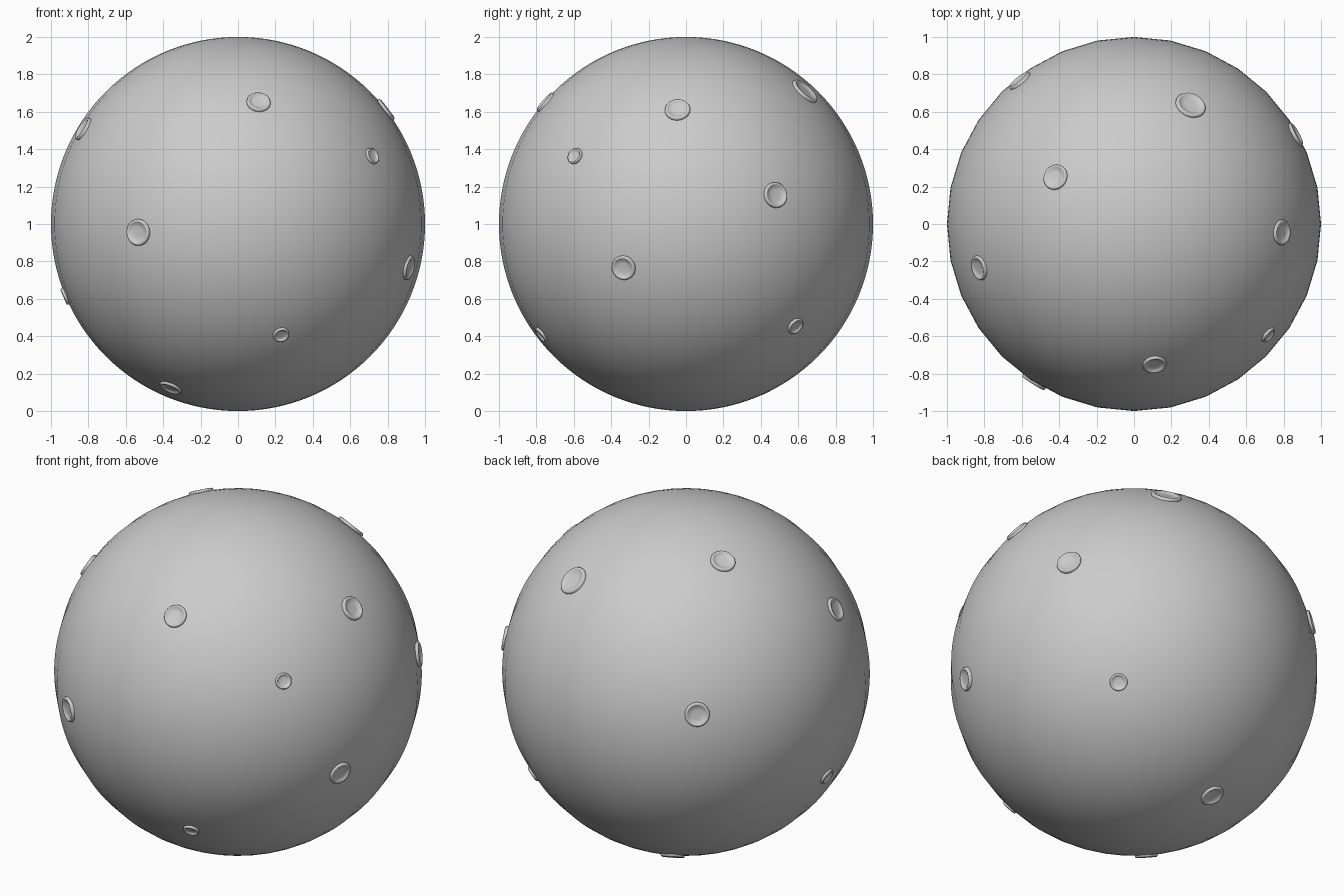
import bpy, bmesh, math
from mathutils import Vector

if "Cube" in bpy.data.objects:
    bpy.data.objects.remove(bpy.data.objects["Cube"])

CENTRE = Vector((0, 0, 1))

# Main ball
bpy.ops.mesh.primitive_uv_sphere_add(segments=32, ring_count=64, radius=1, location=CENTRE)
ball = bpy.context.object
ball.name = "ball"
bpy.ops.object.shade_smooth()

# Craters: direction from the ball centre, outer rim radius
CRATERS = [
    ((0.11, -0.75, 0.65), 0.064),
    ((-0.83, -0.235, 0.51), 0.067),
    ((0.72, -0.595, 0.365), 0.045),
    ((-0.535, -0.845, -0.045), 0.071),
    ((0.915, -0.335, -0.235), 0.066),
    ((0.23, -0.77, -0.59), 0.044),
    ((-0.36, -0.325, -0.875), 0.062),
    ((-0.922, -0.017, -0.386), 0.048),
    ((0.79, -0.045, 0.61), 0.068),
    ((0.305, 0.64, 0.715), 0.083),
    ((0.865, 0.48, 0.155), 0.069),
    ((0.60, 0.585, -0.545), 0.048),
    ((-0.42, 0.25, 0.872), 0.069),
    ((-0.61, 0.765, 0.20), 0.068),
    ((-0.205, 0.419, -0.885), 0.066),
]

# Rim cross-section: (fraction of radius, height above the ball)
PROFILE = [(1.0, -0.015), (1.0, 0.003), (0.95, 0.009), (0.86, 0.011),
           (0.77, 0.008), (0.70, 0.003), (0.4, 0.001)]
SEGMENTS = 24


def crater(index, direction, radius):
    """Lathe a raised rim with a shallow dish and seat it on the ball."""
    bm = bmesh.new()
    rings = []
    for f, h in PROFILE:
        rings.append([bm.verts.new((f * radius * math.cos(a), f * radius * math.sin(a), h))
                      for a in (2 * math.pi * i / SEGMENTS for i in range(SEGMENTS))])
    for lower, upper in zip(rings, rings[1:]):
        for i in range(SEGMENTS):
            j = (i + 1) % SEGMENTS
            bm.faces.new((lower[i], lower[j], upper[j], upper[i]))
    bm.faces.new(rings[-1])
    for face in bm.faces:
        face.smooth = True
    mesh = bpy.data.meshes.new(f"crater_{index}")
    bm.to_mesh(mesh)
    bm.free()
    obj = bpy.data.objects.new(f"crater_{index}", mesh)
    bpy.context.collection.objects.link(obj)
    normal = Vector(direction).normalized()
    obj.location = CENTRE + normal
    obj.rotation_euler = normal.to_track_quat('Z', 'Y').to_euler()


for n, (d, r) in enumerate(CRATERS, 1):
    crater(n, d, r)
